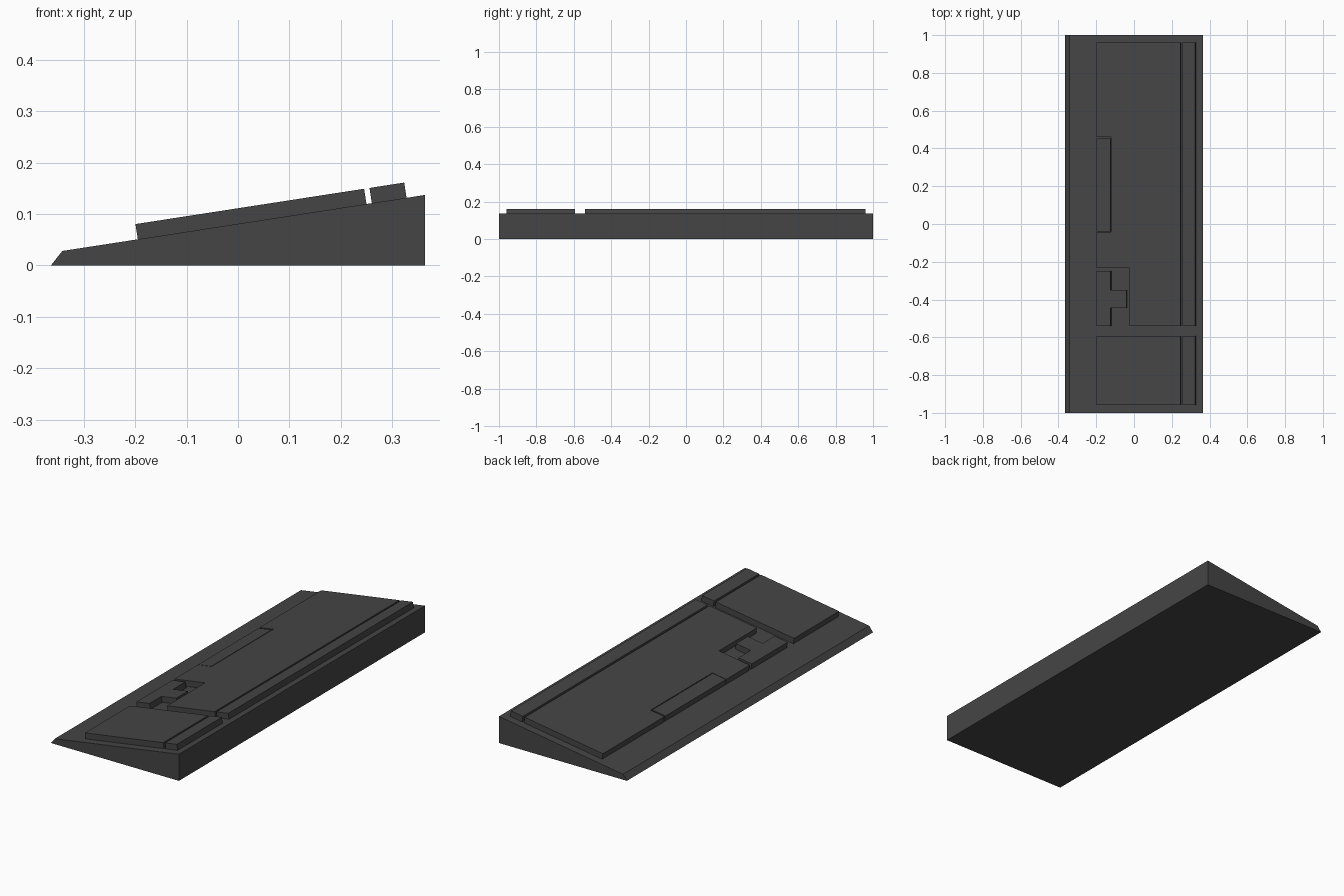
import bpy, bmesh, math

if "Cube" in bpy.data.objects:
    bpy.data.objects.remove(bpy.data.objects["Cube"])

# Single dark grey plastic colour
grey = bpy.data.materials.new("dark grey plastic")
grey.diffuse_color = (0.06, 0.06, 0.06, 1)
grey.use_nodes = True
grey.node_tree.nodes["Principled BSDF"].inputs["Base Color"].default_value = grey.diffuse_color

X0, Z0, X1, Z1 = -0.342, 0.028, 0.364, 0.137   # sloped deck line
SLOPE = (Z1 - Z0) / (X1 - X0)
ANGLE = math.atan(SLOPE)
KEY_H = 0.03


def deck(x):
    return Z0 + (x - X0) * SLOPE


def prism(name, base, offset):
    """Extrude a closed 3D outline along an offset vector."""
    bm = bmesh.new()
    face = bm.faces.new([bm.verts.new(p) for p in base])
    ext = bmesh.ops.extrude_face_region(bm, geom=[face])
    moved = [g for g in ext["geom"] if isinstance(g, bmesh.types.BMVert)]
    bmesh.ops.translate(bm, verts=moved, vec=offset)
    bmesh.ops.recalc_face_normals(bm, faces=bm.faces[:])
    mesh = bpy.data.meshes.new(name)
    bm.to_mesh(mesh)
    bm.free()
    mesh.materials.append(grey)
    obj = bpy.data.objects.new(name, mesh)
    bpy.context.collection.objects.link(obj)
    return obj


def plate(name, outline):
    """Raised key block standing square to the sloped deck."""
    normal = (-math.sin(ANGLE) * KEY_H, 0, math.cos(ANGLE) * KEY_H)
    return prism(name, [(x, y, deck(x)) for x, y in outline], normal)


def rect(xa, xb, ya, yb):
    return [(xa, ya), (xb, ya), (xb, yb), (xa, yb)]


# Wedge-shaped case
prism("case", [(x, -1, z) for x, z in
               [(-0.364, 0), (X1, 0), (X1, Z1), (X0, Z0)]], (0, 2, 0))

L, R = -0.195, 0.250        # front and rear edge of the main key area
F0, F1 = 0.2605, 0.328      # function row
# Main key block with arrow cutout and space bar notch
plate("main_keys", [
    (-0.020, -0.541), (R, -0.541), (R, 0.96), (L, 0.96),
    (L, 0.460), (-0.116, 0.460), (-0.116, -0.042), (L, -0.042),
    (L, -0.233), (-0.020, -0.233)])
plate("space_bar", rect(L, -0.120, -0.039, 0.452))
# Inverted-T arrow keys
plate("arrow_keys", [
    (L, -0.541), (-0.120, -0.541), (-0.120, -0.444), (-0.036, -0.444),
    (-0.036, -0.349), (-0.120, -0.349), (-0.120, -0.249), (L, -0.249)])
# Number pad and the top rows
plate("number_pad", rect(L, R, -0.959, -0.593))
plate("function_row", rect(F0, F1, -0.541, 0.96))
plate("number_pad_top_row", rect(F0, F1, -0.959, -0.593))
